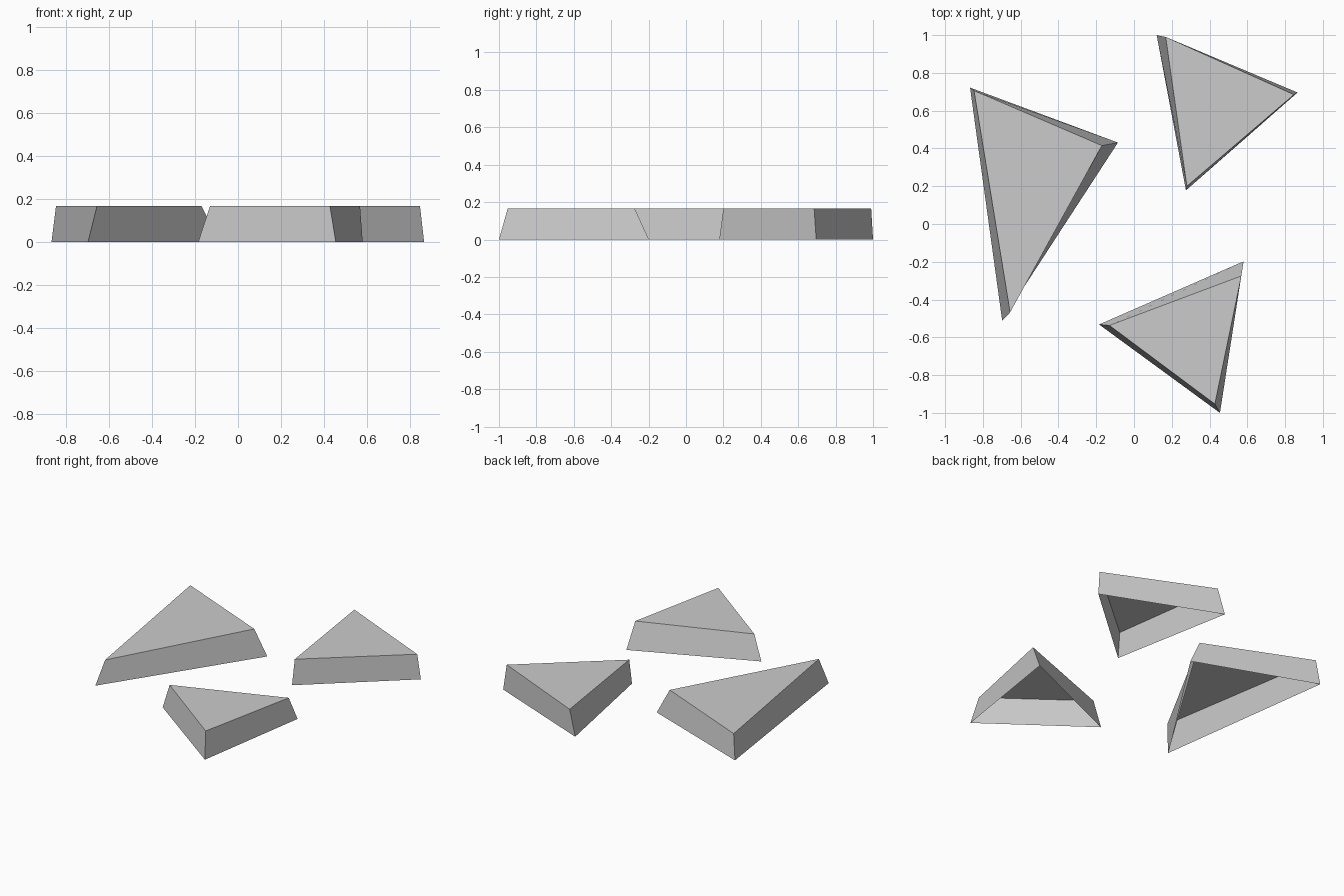
import bpy
import bmesh

cube = bpy.data.objects.get("Cube")
if cube:
    bpy.data.objects.remove(cube, do_unlink=True)

HEIGHT = 0.167

# Single stone colour
stone = bpy.data.materials.new("light_grey_stone")
stone.use_nodes = True
colour = (0.6, 0.6, 0.6, 1)
stone.diffuse_color = colour
stone.node_tree.nodes["Principled BSDF"].inputs["Base Color"].default_value = colour


def shard(name, base, top):
    """Three-sided tapered slab, open underneath; corners run anticlockwise."""
    bm = bmesh.new()
    low = [bm.verts.new((x, y, 0)) for x, y in base]
    high = [bm.verts.new((x, y, HEIGHT)) for x, y in top]
    bm.faces.new(high)
    for i in range(len(low)):
        j = (i + 1) % len(low)
        bm.faces.new((low[i], low[j], high[j], high[i]))
    mesh = bpy.data.meshes.new(name)
    bm.to_mesh(mesh)
    bm.free()
    mesh.materials.append(stone)
    obj = bpy.data.objects.new(name, mesh)
    bpy.context.collection.objects.link(obj)
    return obj


# Large slab on the right-hand side
shard("large_shard",
      [(-0.868, 0.722), (-0.698, -0.511), (-0.085, 0.431)],
      [(-0.847, 0.706), (-0.656, -0.468), (-0.17, 0.415)])

# Slab at the back left
shard("back_shard",
      [(0.12, 1.0), (0.275, 0.178), (0.866, 0.696)],
      [(0.168, 0.99), (0.28, 0.2), (0.847, 0.685)])

# Slab at the front left
shard("front_shard",
      [(-0.185, -0.532), (0.455, -1.0), (0.58, -0.198)],
      [(-0.13, -0.537), (0.428, -0.953), (0.568, -0.275)])
